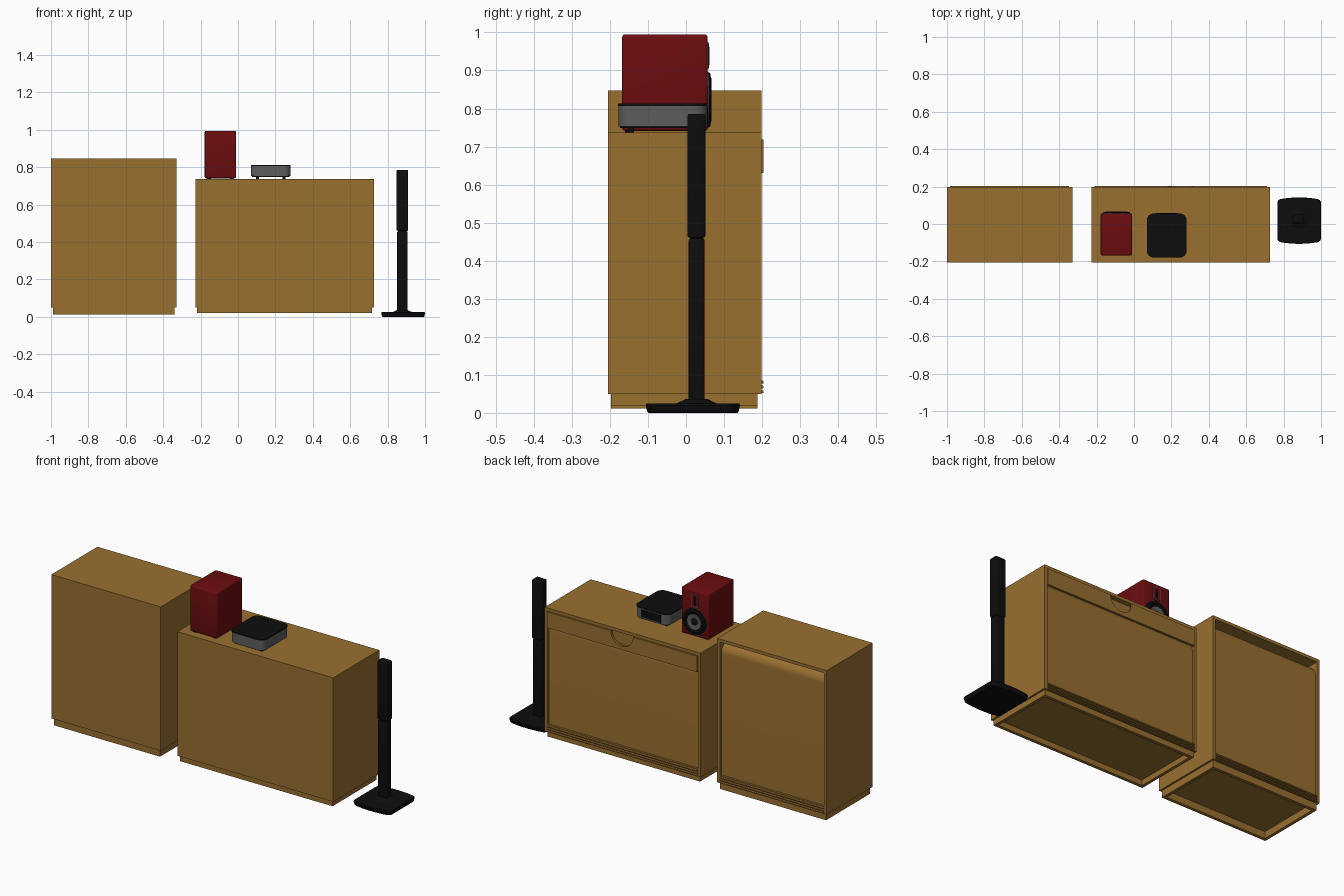
import bpy, bmesh, math
from mathutils import Vector

if "Cube" in bpy.data.objects:
    bpy.data.objects.remove(bpy.data.objects["Cube"])


def material(name, rgb):
    m = bpy.data.materials.new(name)
    m.diffuse_color = (*rgb, 1)
    m.use_nodes = True
    m.node_tree.nodes["Principled BSDF"].inputs["Base Color"].default_value = m.diffuse_color
    return m


WOOD = material("oak_wood", (0.32, 0.16, 0.03))
RED = material("dark_red", (0.15, 0.004, 0.005))
BLACK = material("black", (0.004, 0.004, 0.004))
GREY = material("metal_grey", (0.11, 0.11, 0.11))


def finish(name, bm, mat, smooth=False):
    bmesh.ops.recalc_face_normals(bm, faces=bm.faces)
    me = bpy.data.meshes.new(name)
    bm.to_mesh(me)
    bm.free()
    me.materials.append(mat)
    ob = bpy.data.objects.new(name, me)
    bpy.context.collection.objects.link(ob)
    if smooth:
        bpy.ops.object.select_all(action='DESELECT')
        ob.select_set(True)
        bpy.context.view_layer.objects.active = ob
        bpy.ops.object.shade_smooth_by_angle(angle=math.radians(35))
    return ob


def box(name, lo, hi, mat, bevel=0):
    """Box between two corners, optionally with rounded edges."""
    bm = bmesh.new()
    bmesh.ops.create_cube(bm, size=1)
    for v in bm.verts:
        v.co = Vector([l + (c + 0.5) * (h - l) for l, h, c in zip(lo, hi, v.co)])
    if bevel:
        bmesh.ops.bevel(bm, geom=bm.edges[:], offset=bevel, segments=3,
                        profile=0.5, affect='EDGES')
    return finish(name, bm, mat, bevel > 0)


def loft(name, rings, mat):
    """Closed skin through rings of 3D points with capped ends."""
    bm = bmesh.new()
    vs = [[bm.verts.new(p) for p in r] for r in rings]
    n = len(vs[0])
    for a, b in zip(vs, vs[1:]):
        for i in range(n):
            j = (i + 1) % n
            bm.faces.new((a[i], a[j], b[j], b[i]))
    bm.faces.new(vs[0])
    bm.faces.new(vs[-1])
    return finish(name, bm, mat, True)


def prism(name, pts, axis, a, b, mat):
    """Extrude a 2D outline along an axis from a to b."""
    place = {'x': lambda u, v, t: (t, u, v), 'y': lambda u, v, t: (u, t, v),
             'z': lambda u, v, t: (u, v, t)}[axis]
    return loft(name, [[place(u, v, t) for u, v in pts] for t in (a, b)], mat)


def lathe_y(name, cx, cz, profile, mat, n=40):
    """Revolve (radius, y) points around an axis parallel to y."""
    return loft(name, [[(cx + r * math.cos(2 * math.pi * i / n), y,
                         cz + r * math.sin(2 * math.pi * i / n)) for i in range(n)]
                       for r, y in profile], mat)


def rounded_rect(x0, y0, x1, y1, r, n=8):
    pts = []
    for k, (cx, cy) in enumerate([(x1 - r, y1 - r), (x0 + r, y1 - r),
                                  (x0 + r, y0 + r), (x1 - r, y0 + r)]):
        for i in range(n + 1):
            a = math.pi / 2 * (k + i / n)
            pts.append((cx + r * math.cos(a), cy + r * math.sin(a)))
    return pts


# --- Cabinets: plain at -y, roller shutter at +y ---
F, B, T = -0.205, 0.198, 0.017


def cabinet(tag, x0, x1, z0, top, shutter_top):
    zb = 0.05
    box(tag + "_top", (x0, F, top - T), (x1, B, top), WOOD)
    box(tag + "_bottom", (x0 + T, F + T, zb), (x1 - T, B - 0.003, zb + T), WOOD)
    box(tag + "_plain_panel", (x0 + T, F, zb), (x1 - T, F + T, top - T), WOOD)
    for side, a in (("left", x0), ("right", x1 - T)):
        box(f"{tag}_{side}_side", (a, F, zb), (a + T, B, top - T), WOOD)
    # open plinth frame
    p0, p1, q0, q1 = x0 + 0.01, x1 - 0.01, F + 0.008, B - 0.01
    box(tag + "_plinth_front", (p0, q0, z0), (p1, q0 + T, zb), WOOD)
    box(tag + "_plinth_back", (p0, q1 - T, z0), (p1, q1, zb), WOOD)
    for side, a in (("left", p0), ("right", p1 - T)):
        box(f"{tag}_plinth_{side}", (a, q0 + T, z0), (a + T, q1 - T, zb), WOOD)
    # shutter curling inward at its top
    y, r, t = 0.186, 0.05, 0.008
    arc = [math.pi / 2 * i / 10 for i in range(11)]
    cy, cz = y - r, shutter_top - r
    outer = [(cy + r * math.cos(a), cz + r * math.sin(a)) for a in arc]
    inner = [(cy + (r - t) * math.cos(a), cz + (r - t) * math.sin(a)) for a in arc]
    prof = [(y, 0.08)] + outer + [(cy - 0.25, shutter_top), (cy - 0.25, shutter_top - t)]
    prism(tag + "_shutter", prof + inner[::-1] + [(y - t, 0.08)],
          'x', x0 + T, x1 - T, WOOD)
    # ribbed grip rail at the foot of the shutter
    rib = [(0.18, 0.052)]
    for i in range(3):
        z = 0.052 + i * 0.013
        rib += [(0.204, z), (0.204, z + 0.006), (0.196, z + 0.008), (0.196, z + 0.012)]
    prism(tag + "_grip_rail", rib + [(0.18, 0.091)], 'x', x0 + T, x1 - T, WOOD)


cabinet("tall_cabinet", -1.0, -0.33, 0.012, 0.847, 0.815)
cabinet("wide_cabinet", -0.228, 0.727, 0.02, 0.737, 0.66)

# fascia with a half-round finger notch
fascia = [(-0.211, 0.63), (0.71, 0.63), (0.71, 0.718)]
fascia += [(0.25 + 0.068 * math.cos(math.pi * i / 20), 0.718 - 0.068 * math.sin(math.pi * i / 20))
           for i in range(21)]
prism("wide_cabinet_fascia", fascia + [(-0.211, 0.718)], 'y', 0.192, 0.204, WOOD)
box("notch_backing", (0.15, 0.165, 0.64), (0.35, 0.172, 0.72), WOOD)

# --- Red speaker, drivers facing +y ---
box("speaker_box", (-0.178, -0.168, 0.741), (-0.01, 0.057, 0.995), RED, 0.008)
for sx in (-0.155, -0.033):
    for sy in (-0.15, 0.035):
        box("speaker_foot", (sx - 0.01, sy - 0.01, 0.737), (sx + 0.01, sy + 0.01, 0.742), BLACK)
CX, CZ = -0.094, 0.823
lathe_y("woofer_frame", CX, CZ, [(0.072, 0.056), (0.072, 0.061), (0.069, 0.064), (0.062, 0.064),
                                 (0.056, 0.067), (0.05, 0.064), (0.045, 0.06)], BLACK)
lathe_y("woofer_trim", CX, CZ, [(0.074, 0.056), (0.074, 0.059)], GREY)
lathe_y("woofer_cone", CX, CZ, [(0.042, 0.058), (0.042, 0.064), (0.02, 0.061)], GREY)
lathe_y("woofer_cap", CX, CZ, [(0.02, 0.06), (0.017, 0.064), (0.008, 0.067)], BLACK)
box("tweeter_trim", (CX - 0.022, 0.055, 0.903), (CX + 0.022, 0.0595, 0.975), GREY)
box("tweeter_panel", (CX - 0.018, 0.058, 0.907), (CX + 0.018, 0.061, 0.971), RED)
box("tweeter_slot", (CX - 0.006, 0.06, 0.915), (CX + 0.006, 0.062, 0.963), BLACK)

# --- Small rounded player box ---
prism("player_body", rounded_rect(0.07, -0.178, 0.28, 0.055, 0.035), 'z', 0.753, 0.808, GREY)
prism("player_top", rounded_rect(0.069, -0.179, 0.281, 0.056, 0.036), 'z', 0.807, 0.813, BLACK)
prism("player_base", rounded_rect(0.075, -0.173, 0.275, 0.05, 0.033), 'z', 0.749, 0.754, BLACK)
box("player_port_panel", (0.115, 0.05, 0.76), (0.235, 0.0575, 0.802), BLACK)
for sx in (0.103, 0.247):
    for sy in (-0.145, 0.022):
        box("player_foot", (sx - 0.008, sy - 0.008, 0.737), (sx + 0.008, sy + 0.008, 0.751), BLACK)

# --- Slim tower speaker on a flared foot ---
box("tower_lower", (0.851, 0.007, 0.03), (0.907, 0.049, 0.458), BLACK, 0.006)
box("tower_upper", (0.848, 0.004, 0.46), (0.91, 0.051, 0.786), BLACK, 0.006)
box("tower_joint", (0.856, 0.01, 0.45), (0.902, 0.046, 0.47), BLACK)


def foot_ring(s, z):
    ring = []
    for x, y in rounded_rect(-0.117, -0.112, 0.117, 0.112, 0.018, 4):
        ring.append((x, y))
    out = []
    for i, (x, y) in enumerate(ring):
        out.append((x, y))
        if i in (4, 14):  # extra points to bow the long edges
            x2 = ring[i + 1][0]
            out += [(x + (x2 - x) * k / 8, y) for k in range(1, 8)]
    bow = lambda x: 0.012 * (1 - (x / 0.117) ** 2)
    return [(0.883 + s * x, 0.018 + s * (y + math.copysign(bow(x), y) * abs(y) / 0.112), z)
            for x, y in out]


loft("tower_foot", [foot_ring(0.94, 0), foot_ring(0.97, 0.004), foot_ring(1, 0.02),
                    foot_ring(0.98, 0.025)], BLACK)
N = 32
loft("tower_collar", [[(0.879 + r * math.cos(2 * math.pi * i / N),
                        0.028 + r * math.sin(2 * math.pi * i / N), z) for i in range(N)]
                      for r, z in ((0.055, 0.024), (0.035, 0.033), (0.028, 0.037))], BLACK)
